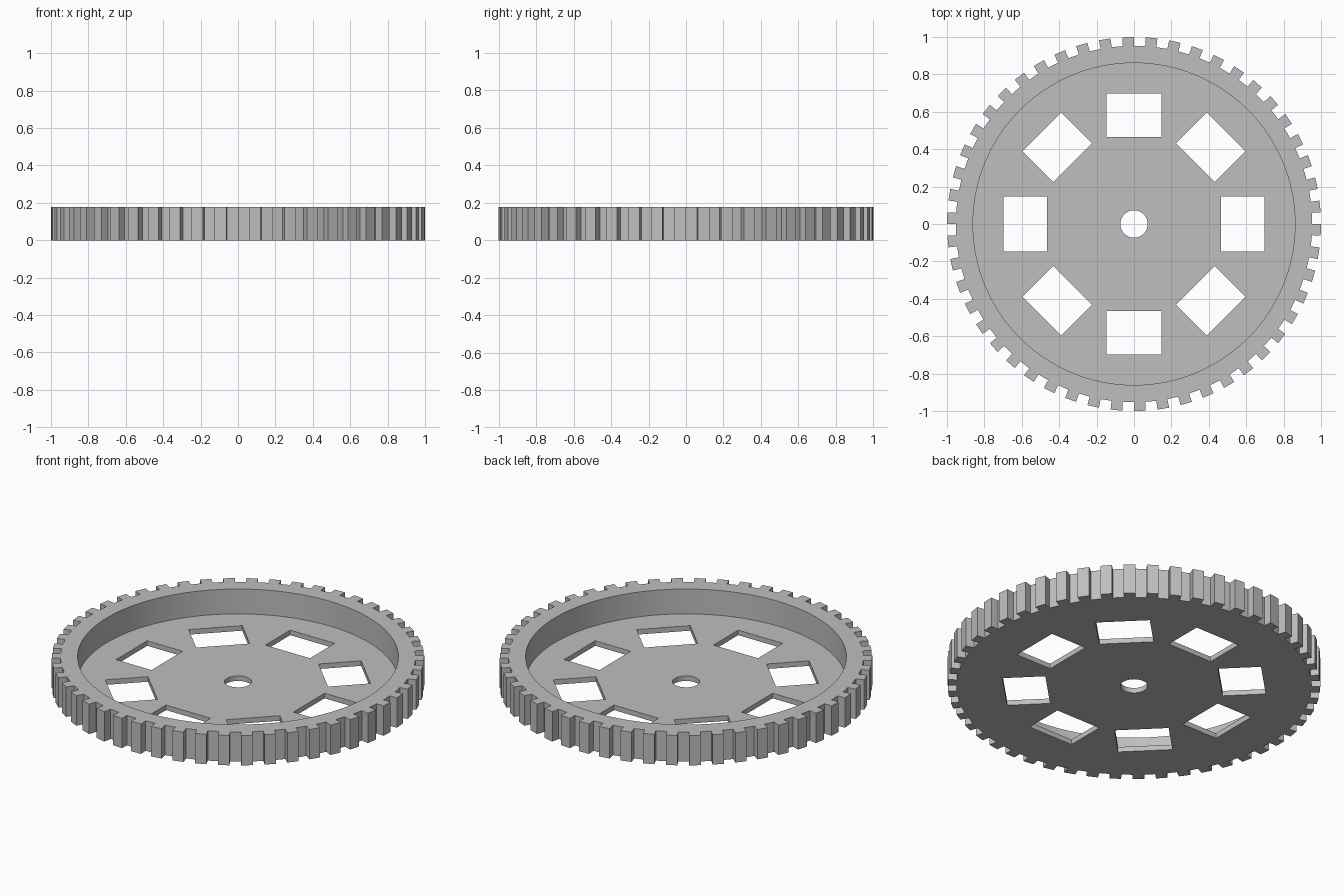
import bpy, bmesh, math

if "Cube" in bpy.data.objects:
    bpy.data.objects.remove(bpy.data.objects["Cube"])

TEETH, TIP, ROOT = 50, 1.0, 0.953
HEIGHT, WEB = 0.177, 0.03
RIM_INNER, BORE = 0.861, 0.073
PITCH = math.tau / TEETH

grey = bpy.data.materials.new("grey metal")
grey.diffuse_color = (0.52, 0.52, 0.52, 1)
grey.use_nodes = True
grey.node_tree.nodes["Principled BSDF"].inputs["Base Color"].default_value = grey.diffuse_color


def prism(name, outline, z0, z1):
    """Extrude a closed 2D outline from z0 to z1."""
    bm = bmesh.new()
    face = bm.faces.new([bm.verts.new((x, y, z0)) for x, y in outline])
    up = bmesh.ops.extrude_face_region(bm, geom=[face])["geom"]
    for v in up:
        if isinstance(v, bmesh.types.BMVert):
            v.co.z = z1
    bmesh.ops.recalc_face_normals(bm, faces=bm.faces)
    mesh = bpy.data.meshes.new(name)
    bm.to_mesh(mesh)
    bm.free()
    mesh.materials.append(grey)
    obj = bpy.data.objects.new(name, mesh)
    bpy.context.collection.objects.link(obj)
    return obj


def polar(r, a):
    return r * math.cos(a), r * math.sin(a)


def circle(r, n):
    return [polar(r, math.tau * i / n) for i in range(n)]


# Toothed blank: each pitch is half tooth, half gap, with radial flanks
outline = []
for k in range(TEETH):
    a = k * PITCH
    outline += [polar(TIP, a - PITCH / 2), polar(TIP, a),
                polar(ROOT, a), polar(ROOT, a + PITCH / 2)]
gear = prism("gear_wheel", outline, 0, HEIGHT)

# Cutters: recess inside the rim, centre bore, eight rectangular windows
cutters = [prism("recess_cutter", circle(RIM_INNER, 128), WEB, 0.5),
           prism("bore_cutter", circle(BORE, 48), -0.2, 0.4)]
for i in range(8):
    window = prism("window_cutter", [(0.465, -0.146), (0.697, -0.146),
                                     (0.697, 0.146), (0.465, 0.146)], -0.2, 0.4)
    window.rotation_euler.z = i * math.tau / 8
    cutters.append(window)

bpy.context.view_layer.objects.active = gear
gear.select_set(True)
for c in cutters:
    c.hide_render = True
    mod = gear.modifiers.new("cut", "BOOLEAN")
    mod.operation = "DIFFERENCE"
    mod.solver = "EXACT"
    mod.object = c
    bpy.context.view_layer.update()
    bpy.ops.object.modifier_apply(modifier=mod.name)
for c in cutters:
    bpy.data.objects.remove(c)

# Smooth round walls, crisp teeth and edges
bpy.ops.object.shade_smooth_by_angle(angle=math.radians(5))
